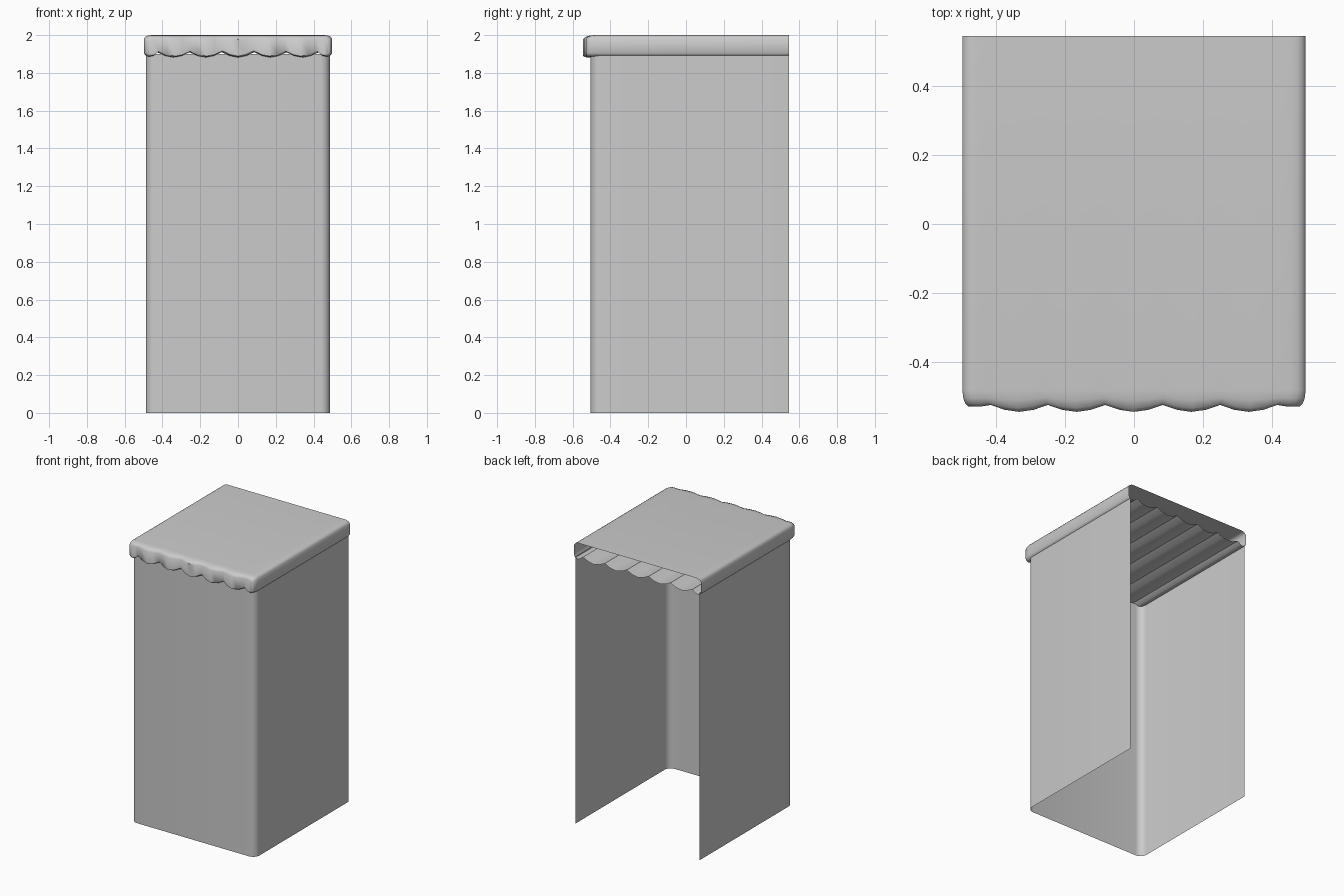
import bpy, bmesh, math

if "Cube" in bpy.data.objects:
    bpy.data.objects.remove(bpy.data.objects["Cube"])

BACK = 0.545
PERIOD = 0.172


def finish(bm, name, angle):
    bmesh.ops.recalc_face_normals(bm, faces=bm.faces)
    mesh = bpy.data.meshes.new(name)
    bm.to_mesh(mesh)
    bm.free()
    ob = bpy.data.objects.new(name, mesh)
    bpy.context.collection.objects.link(ob)
    bpy.ops.object.select_all(action='DESELECT')
    bpy.context.view_layer.objects.active = ob
    ob.select_set(True)
    bpy.ops.object.shade_smooth_by_angle(angle=math.radians(angle))
    return ob


def bridge(bm, a, b, closed=False):
    n = len(a)
    for i in range(n if closed else n - 1):
        j = (i + 1) % n
        bm.faces.new((a[i], a[j], b[j], b[i]))


# Cabinet wall: one thin sheet around the front and sides, open at back and bottom
W, FRONT, R = 0.488, -0.505, 0.05
left = [(-W, BACK)]
for k in range(7):
    a = math.pi + k * math.pi / 12
    left.append((-W + R + R * math.cos(a), FRONT + R + R * math.sin(a)))
path = left + [(-x, y) for x, y in reversed(left)]
bm = bmesh.new()
low, high = ([bm.verts.new((x, y, z)) for x, y in path] for z in (0, 1.9))
bridge(bm, low, high)
finish(bm, "cabinet_wall", 35)


# Worktop: hollow slab with a scalloped underside and front, open at the back
def scallop(x):
    return abs(math.cos(math.pi * x / PERIOD))


half = [(i * PERIOD / 4, 2.0, 1.91 - 0.028 * scallop(i * PERIOD / 4)) for i in range(11)]
half += [(0.455, 2.0, 1.89), (0.475, 1.999, 1.886), (0.49, 1.992, 1.892), (0.498, 1.98, 1.905)]
columns = [(-x, t, b) for x, t, b in reversed(half[1:])] + half

# y position, side inset, top inset, bottom inset, share of the front ripple
stations = [(BACK, 0, 0, 0, 0), (-0.482, 0, 0, 0, 0), (-0.505, 0.003, 0.003, 0, 0.3),
            (-0.519, 0.009, 0.01, 0.001, 0.75), (-0.525, 0.016, 0.022, 0.007, 1)]
bm = bmesh.new()
rings = []
for y, side, top, bottom, ripple in stations:
    tops, bottoms = [], []
    for x, zt, zb in columns:
        px = x * (1 - side / 0.498)
        bump = scallop(x) if abs(x) < 0.431 else 0.2
        py = y - 0.02 * ripple * bump
        tops.append(bm.verts.new((px, py, zt - top)))
        bottoms.append(bm.verts.new((px, py, zb + bottom)))
    rings.append(tops + bottoms[::-1])
for a, b in zip(rings, rings[1:]):
    bridge(bm, a, b, closed=True)
bridge(bm, tops, bottoms)
finish(bm, "scalloped_worktop", 40)
